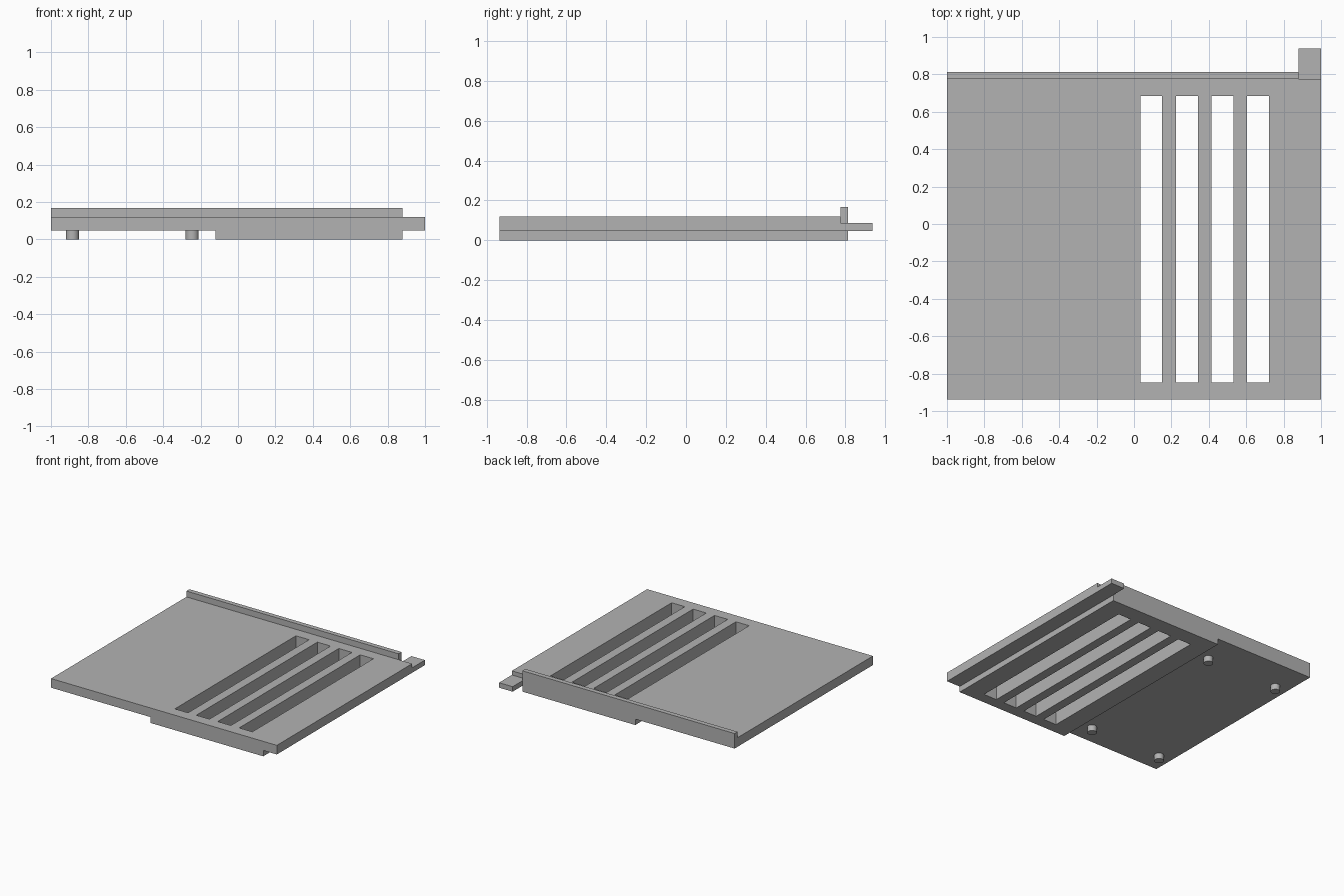
import bpy
import bmesh
from mathutils import Matrix, Vector

cube = bpy.data.objects.get("Cube")
if cube:
    bpy.data.objects.remove(cube, do_unlink=True)

FRONT, LIP_Y, BACK = -0.937, 0.775, 0.813   # depth stations
STEP, DECK, LIP_TOP = 0.047, 0.12, 0.167    # height stations
NOTCH = 0.88                                # where the block and lip stop

grey = bpy.data.materials.new("plain grey")
grey.use_nodes = True
colour = (0.45, 0.45, 0.45, 1)
grey.diffuse_color = colour
grey.node_tree.nodes["Principled BSDF"].inputs["Base Color"].default_value = colour


def finish(name, bm):
    bmesh.ops.recalc_face_normals(bm, faces=bm.faces)
    mesh = bpy.data.meshes.new(name)
    bm.to_mesh(mesh)
    bm.free()
    mesh.materials.append(grey)
    obj = bpy.data.objects.new(name, mesh)
    bpy.context.collection.objects.link(obj)
    return obj


def extrude_profile(bm, profile, y0, y1):
    """Extrude an x-z outline from y0 to y1."""
    face = bm.faces.new([bm.verts.new((x, y0, z)) for x, z in profile])
    result = bmesh.ops.extrude_face_region(bm, geom=[face])
    verts = [v for v in result["geom"] if isinstance(v, bmesh.types.BMVert)]
    bmesh.ops.translate(bm, verts=verts, vec=Vector((0, y1 - y0, 0)))


def rect(x0, x1, z0, z1):
    return [(x0, z0), (x1, z0), (x1, z1), (x0, z1)]


def stepped(right, right_low, top):
    """Outline with the thicker block under its right half."""
    outline = [(-1, top), (-1, STEP), (-0.12, STEP), (-0.12, 0), (NOTCH, 0)]
    if right > NOTCH:
        outline.append((NOTCH, right_low))
        outline.append((right, right_low))
    return outline + [(right, top)]


# Main plate with its underside block
bm = bmesh.new()
extrude_profile(bm, stepped(1, STEP, DECK), FRONT, LIP_Y)
plate = finish("slotted_plate", bm)

# Four long slots through the plate
bm = bmesh.new()
for i in range(4):
    x = 0.034 + i * 0.19
    extrude_profile(bm, rect(x, x + 0.117, -0.1, 0.3), -0.848, 0.684)
cutter = finish("slot_cutter", bm)
cutter.hide_render = True
cutter.hide_viewport = True
cutter.display_type = 'WIRE'
slots = plate.modifiers.new("slots", 'BOOLEAN')
slots.operation = 'DIFFERENCE'
slots.solver = 'EXACT'
slots.object = cutter

# Raised lip along the back
bm = bmesh.new()
extrude_profile(bm, stepped(NOTCH, 0, LIP_TOP), LIP_Y, BACK)
finish("back_lip", bm)

# Thin tab at the back corner
bm = bmesh.new()
extrude_profile(bm, rect(NOTCH, 1, STEP, 0.087), LIP_Y, 0.937)
finish("corner_tab", bm)

# Four round locating pegs underneath
for side, x in (("right", -0.885), ("left", -0.245)):
    for end, y in (("front", -0.77), ("back", 0.555)):
        bm = bmesh.new()
        bmesh.ops.create_cone(bm, cap_ends=True, segments=32, radius1=0.035,
                              radius2=0.035, depth=STEP,
                              matrix=Matrix.Translation((x, y, STEP / 2)))
        peg = finish(f"{end}_{side}_peg", bm)
        for poly in peg.data.polygons:
            poly.use_smooth = abs(poly.normal.z) < 0.5
        for edge in peg.data.edges:
            za, zb = (peg.data.vertices[v].co.z for v in edge.vertices)
            edge.use_edge_sharp = abs(za - zb) < 0.001
